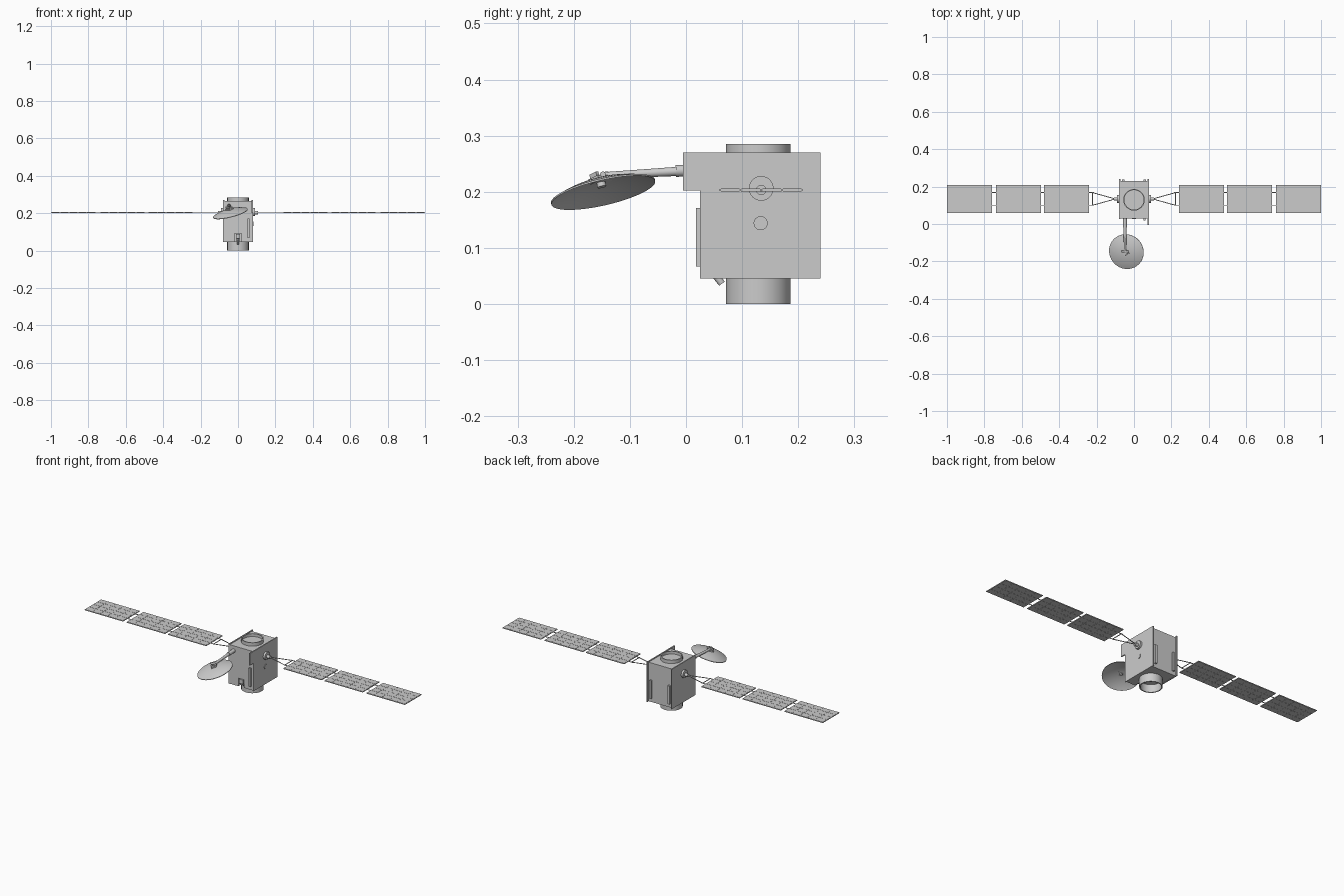
import bpy, bmesh, math
from mathutils import Vector, Matrix

if "Cube" in bpy.data.objects:
    bpy.data.objects.remove(bpy.data.objects["Cube"])

grey = bpy.data.materials.new("satellite grey")
grey.diffuse_color = (0.6, 0.6, 0.6, 1)
grey.use_nodes = True
grey.node_tree.nodes["Principled BSDF"].inputs["Base Color"].default_value = grey.diffuse_color


def finish(name, bm, smooth=False):
    bmesh.ops.recalc_face_normals(bm, faces=bm.faces)
    me = bpy.data.meshes.new(name)
    bm.to_mesh(me)
    bm.free()
    me.materials.append(grey)
    ob = bpy.data.objects.new(name, me)
    bpy.context.collection.objects.link(ob)
    if smooth:
        bpy.ops.object.select_all(action='DESELECT')
        bpy.context.view_layer.objects.active = ob
        ob.select_set(True)
        bpy.ops.object.shade_smooth_by_angle(angle=math.radians(35))
    return ob


def add_box(bm, x, y, z):
    """x, y, z are (low, high) pairs."""
    mid = Vector([(a + b) / 2 for a, b in (x, y, z)])
    size = [b - a for a, b in (x, y, z)]
    bmesh.ops.create_cube(bm, size=1, matrix=Matrix.Translation(mid) @ Matrix.Diagonal((*size, 1)))


def box(name, x, y, z):
    bm = bmesh.new()
    add_box(bm, x, y, z)
    return finish(name, bm)


def add_rod(bm, a, b, r1, r2=None, seg=12):
    a, b = Vector(a), Vector(b)
    rot = (b - a).to_track_quat('Z', 'Y').to_matrix().to_4x4()
    bmesh.ops.create_cone(bm, cap_ends=True, segments=seg, radius1=r1, radius2=r2 or r1,
                          depth=(b - a).length, matrix=Matrix.Translation((a + b) / 2) @ rot)


def rod(name, a, b, r1, r2=None, seg=24):
    bm = bmesh.new()
    add_rod(bm, a, b, r1, r2, seg)
    return finish(name, bm, True)


def lathe(name, profile, matrix, seg=48):
    bm = bmesh.new()
    vs = [bm.verts.new((r, 0, z)) for r, z in profile]
    es = [bm.edges.new(p) for p in zip(vs, vs[1:])]
    bmesh.ops.spin(bm, geom=vs + es, cent=(0, 0, 0), axis=(0, 0, 1), angle=math.tau, steps=seg)
    bmesh.ops.remove_doubles(bm, verts=bm.verts, dist=1e-5)
    bm.transform(matrix)
    return finish(name, bm, True)


def side_plate(name, x0, x1, outline):
    bm = bmesh.new()
    face = bm.faces.new([bm.verts.new((x0, y, z)) for y, z in outline])
    ext = bmesh.ops.extrude_face_region(bm, geom=[face])
    bmesh.ops.translate(bm, vec=(x1 - x0, 0, 0),
                        verts=[v for v in ext['geom'] if isinstance(v, bmesh.types.BMVert)])
    return finish(name, bm)


# Body with a recess cut in the lower front
body = box("body", (-.075, .075), (.03, .229), (.046, .266))
cutter = box("recess_cutter", (-.018, .018), (.0, .085), (.03, .092))
cutter.hide_render = True
cutter.hide_viewport = True
cut = body.modifiers.new("recess", 'BOOLEAN')
cut.operation = 'DIFFERENCE'
cut.solver = 'EXACT'
cut.object = cutter

# Side plates; the right one carries a forward ear at the top
side_plate("right_side_plate", .073, .079,
           [(.025, .045), (.24, .045), (.24, .27), (-.005, .27), (-.005, .202), (.025, .202)])
side_plate("left_side_plate", -.079, -.073,
           [(.028, .045), (.24, .045), (.24, .27), (.028, .27)])

# Thin vertical slabs on front and back
box("front_slab", (.052, .062), (.018, .032), (.067, .171))
for side, x in (("left", -.057), ("right", .057)):
    box(side + "_back_slab", (x - .006, x + .006), (.228, .239), (.067, .171))

# Hollow collars above and below the body
lathe("lower_collar", [(0, .043), (.052, .043), (.052, 0), (.0575, 0), (.0575, .05)],
      Matrix.Translation((0, .129, 0)))
lathe("upper_collar", [(0, .269), (.052, .269), (.052, .285), (.0575, .285), (.0575, .26)],
      Matrix.Translation((0, .129, 0)))

# Small tilted thruster in the front recess
rod("thruster", (0, .036, .074), (0, .064, .036), .008, .006)
box("thruster_mount", (-.012, .012), (.026, .045), (.066, .09))

# Round cover on the right side
rod("side_cover", (.07, .133, .144), (.082, .133, .144), .0125)

# Solar wings
CY, CZ = .134, .203
for side, s in (("left", -1), ("right", 1)):
    rod(side + "_wing_hub", (s * .07, CY, CZ + .003), (s * .09, CY, CZ + .003), .022, seg=32)
    rod(side + "_wing_pivot", (s * .088, CY, CZ), (s * .108, CY, CZ), .009)
    # Triangular yoke and hinges
    bm = bmesh.new()
    for d in (-.034, .034):
        add_rod(bm, (s * .1, CY, CZ), (s * .222, CY + d, CZ), .0022, seg=8)
        add_rod(bm, (s * .215, CY + d, CZ), (s * .245, CY + d, CZ), .0022, seg=8)
        for x in (.489, .748):
            add_rod(bm, (s * (x - .02), CY + d, CZ), (s * (x + .02), CY + d, CZ), .0022, seg=8)
    add_rod(bm, (s * .222, CY - .036, CZ), (s * .222, CY + .036, CZ), .0022, seg=8)
    finish(side + "_wing_yoke", bm)
    # Panels with slightly raised cells on both faces
    for i, (x0, x1) in enumerate(((.241, .48), (.498, .737), (.76, 1.0))):
        bm = bmesh.new()
        add_box(bm, sorted((s * x0, s * x1)), (CY - .074, CY + .074), (CZ - .002, CZ + .002))
        dx, dy, g = (x1 - x0) / 5, .148 / 4, .002
        for c in range(5):
            for r in range(4):
                xa, xb = x0 + c * dx + g, x0 + (c + 1) * dx - g
                ya = CY - .074 + r * dy
                add_box(bm, sorted((s * xa, s * xb)), (ya + g, ya + dy - g), (CZ - .0027, CZ + .0027))
        finish(f"{side}_solar_panel_{i + 1}", bm)

# Dish, hollow side down and tilted
normal = Vector((-.25, -.23, 1)).normalized()
tilt = Matrix.Translation((-.041, -.148, .201)) @ normal.to_track_quat('Z', 'Y').to_matrix().to_4x4()
R, D, N = .095, .02, 8
outer = [(R * i / N, D * (1 - (i / N) ** 2)) for i in range(N + 1)]
inner = [(r, z - .003) for r, z in reversed(outer)]
lathe("dish", outer + inner, tilt)
rod("dish_feed", tilt @ Vector((0, 0, .018)), tilt @ Vector((0, 0, .008)), .008)

# Dish bracket and arm
bm = bmesh.new()
add_box(bm, (-.017, .017), (-.014, .014), (.016, .026))
for x in (-.012, .012):
    add_box(bm, (x - .003, x + .003), (-.009, .009), (.024, .034))
bm.transform(tilt)
finish("dish_bracket", bm)
rod("dish_arm", (-.048, .035, .239), (-.048, -.145, .229), .009, .006)
rod("arm_socket", (-.048, .032, .239), (-.048, -.018, .237), .0105)
rod("arm_pin", (-.068, -.148, .231), (-.03, -.148, .231), .005)
